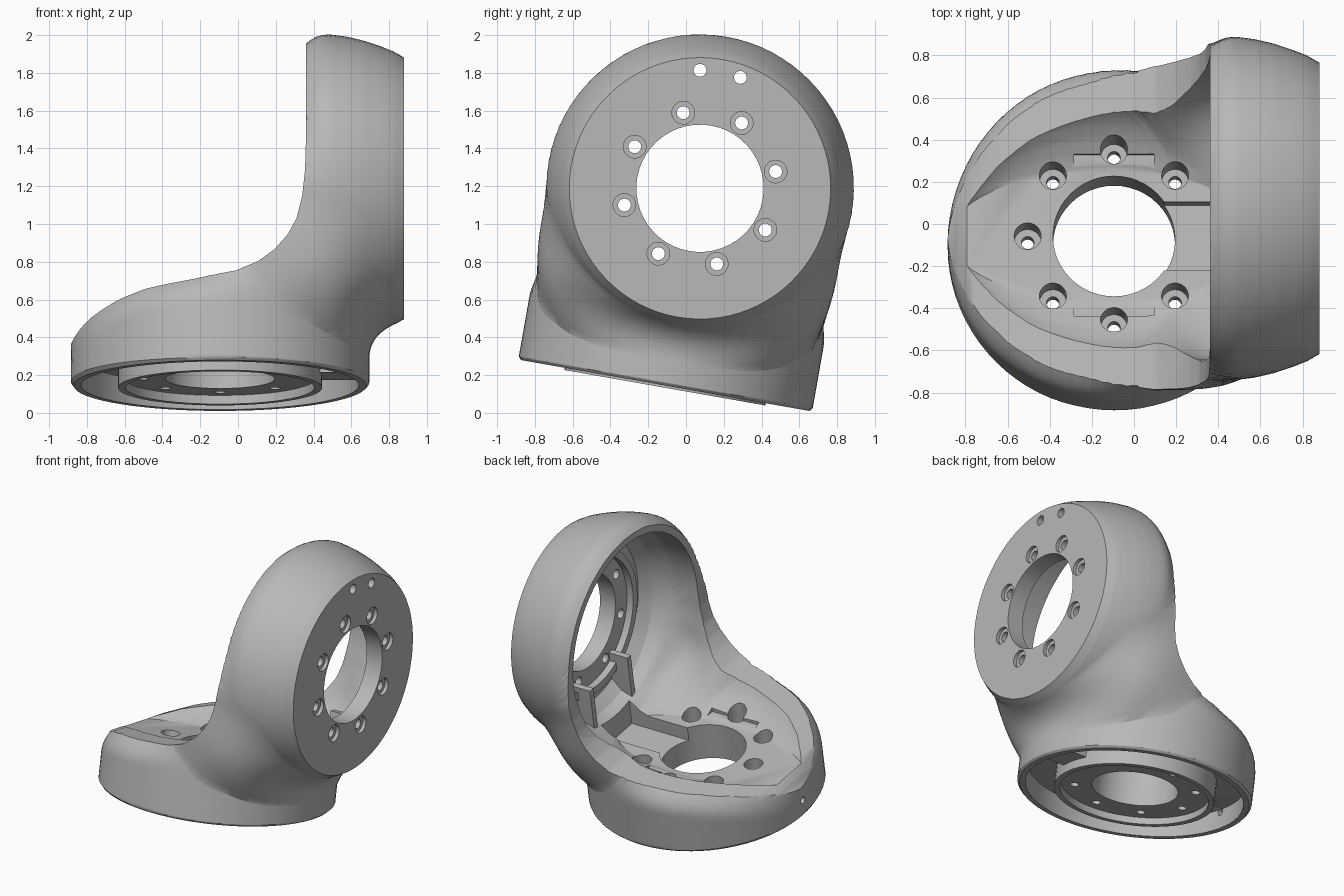
import bpy, bmesh
from math import pi, sin, cos, radians
from mathutils import Matrix, Vector

if "Cube" in bpy.data.objects:
    bpy.data.objects.remove(bpy.data.objects["Cube"])

grey = bpy.data.materials.new("satin grey")
grey.use_nodes = True
grey.diffuse_color = (0.48, 0.48, 0.48, 1)
grey.node_tree.nodes["Principled BSDF"].inputs["Base Color"].default_value = (0.48, 0.48, 0.48, 1)

ARM_Z = 1.06      # height of the arm axis above the base
FACE_X = 0.975    # outer face of the arm flange
TILT = Matrix.Translation((-0.095, -0.11, 0.145)) @ Matrix.Rotation(radians(-10), 4, 'X')


def to_object(name, bm):
    bmesh.ops.recalc_face_normals(bm, faces=bm.faces)
    mesh = bpy.data.meshes.new(name)
    bm.to_mesh(mesh)
    bm.free()
    mesh.materials.append(grey)
    obj = bpy.data.objects.new(name, mesh)
    bpy.context.collection.objects.link(obj)
    return obj


def combine(target, tool, operation='DIFFERENCE'):
    mod = target.modifiers.new("combine", 'BOOLEAN')
    mod.operation = operation
    mod.solver = 'EXACT'
    mod.object = tool
    bpy.context.view_layer.objects.active = target
    bpy.ops.object.modifier_apply(modifier=mod.name)
    bpy.data.objects.remove(tool)


def clamp(v, hi=1.0):
    return max(0.0, min(hi, v))


def interpolate(table, x):
    if x <= table[0][0]:
        return table[0][1]
    for (xa, ra), (xb, rb) in zip(table, table[1:]):
        if x <= xb:
            return ra + (rb - ra) * (x - xa) / (xb - xa)
    return table[-1][1]


def elbow(name, wall, radius, reach, floor, end, n=80, steps=60):
    """Closed elbow: an upright wall turning through a wide fillet into a round arm along x."""
    bm = bmesh.new()
    rings = []
    for i in range(n):
        a = 2 * pi * i / n
        c, s = cos(a), sin(a)
        sx = c * reach[0 if c < 0 else 1]

        def across(x):
            r = radius(x, c)
            return Vector((x, r * s, ARM_Z - r * c))
        corner = across(sx)
        f = min(0.15 + 0.5 * (1 - c), 0.45, 0.9 * (corner.z - floor), 0.9 * (end - sx))
        low_z = corner.z - f
        path = [wall(c, s, sx, floor + (low_z - floor) * k / steps) for k in range(steps + 1)]
        low, far = path[-1], across(sx + f)
        # fuller shoulders where the base flows into the arm
        if c > 0:
            corner.y += 0.9 * c * c * s * abs(s)
        for k in range(1, 13):
            t = k / 12
            path.append(low * (1 - t) ** 2 + corner * 2 * t * (1 - t) + far * t * t)
        path += [across(far.x + (end - far.x) * k / 45) for k in range(1, 46)]
        rings.append([bm.verts.new(p) for p in path])
    for i in range(n):
        p, q = rings[i], rings[(i + 1) % n]
        for k in range(len(p) - 1):
            bm.faces.new((p[k], q[k], q[k + 1], p[k + 1]))
    bm.faces.new([r[0] for r in rings])
    bm.faces.new([r[-1] for r in rings])
    return to_object(name, bm)


def rods(name, centres, r, lo, hi, axis='Z', sides=32):
    """Cylinders along z or x from lo to hi at the given plane positions."""
    bm = bmesh.new()
    for u, v in centres:
        if axis == 'Z':
            m = Matrix.Translation((u, v, (lo + hi) / 2))
        else:
            m = Matrix.Translation(((lo + hi) / 2, u, ARM_Z + v)) @ Matrix.Rotation(pi / 2, 4, 'Y')
        bmesh.ops.create_cone(bm, cap_ends=True, segments=sides, radius1=r, radius2=r,
                              depth=hi - lo, matrix=m)
    return to_object(name, bm)


def tube(name, outer, inner, lo, hi, axis='Z'):
    body = rods(name, [(0, 0)], outer, lo, hi, axis, 64)
    combine(body, rods("bore", [(0, 0)], inner, lo - 0.1, hi + 0.1, axis, 64))
    return body


def block(name, x, y, z):
    bm = bmesh.new()
    size = [b - a for a, b in (x, y, z)]
    mid = [(a + b) / 2 for a, b in (x, y, z)]
    bmesh.ops.create_cube(bm, size=1, matrix=Matrix.Translation(mid) @ Matrix.Diagonal((*size, 1)))
    return to_object(name, bm)


def polar(r, angles):
    return [(r * cos(radians(a)), r * sin(radians(a))) for a in angles]


# Rim line of the open side, and the barrel profile of the arm
RIM = [(-1, 0.02), (-0.79, 0.22), (-0.74, 0.27), (-0.68, 0.312), (-0.55, 0.37), (-0.4, 0.412),
       (-0.15, 0.447), (0.08, 0.485), (0.2, 0.53), (0.29, 0.595), (0.36, 0.675), (0.405, 0.76),
       (0.435, 0.88), (0.45, 1.02), (0.455, 1.2)]
BARREL = [(0, 0.79), (0.45, 0.808), (0.58, 0.815), (0.67, 0.803), (0.76, 0.782),
          (0.85, 0.752), (0.92, 0.724), (FACE_X, 0.692)]


# Outer housing: chamfered foot, wall rounds inward below the rim, arm rounds at its lip
def outer_wall(c, s, x, z):
    over = clamp((z - interpolate(RIM, x)) / 0.13 + 1, 1.6)
    r = 0.79 - 0.07 * over ** 2 * abs(s) * clamp((0.25 - x) / 0.4) - clamp(0.015 - z)
    return Vector((r * c, r * s, z))


def outer_radius(x, c):
    lip = clamp(0.4 - 3 * c) * clamp((0.56 - x) / 0.11) ** 2
    return interpolate(BARREL, x) - 0.045 * lip


housing = elbow("housing", outer_wall, outer_radius, (0.79, 0.79), 0, FACE_X)

# Open side, swept along the rim line
bm = bmesh.new()
side = bm.faces.new([bm.verts.new((x, -1.2, z)) for x, z in RIM + [(0.455, 2.3), (-1, 2.3)]])
moved = bmesh.ops.extrude_face_region(bm, geom=[side])["geom"]
bmesh.ops.translate(bm, vec=(0, 2.4, 0), verts=[v for v in moved if isinstance(v, bmesh.types.BMVert)])
combine(housing, to_object("rim_cutter", bm))

# Hollow interior: dished floor, flaring towards the arm
FLARE = [(0.3, 0.46), (0.33, 0.56), (0.37, 0.66), (0.42, 0.75), (0.47, 0.81), (0.6, 0.9), (0.8, 1)]
BORE = [(0, 0.7), (0.4, 0.72), (0.65, 0.715), (0.78, 0.67), (0.85, 0.6)]


def inner_wall(c, s, x, z):
    return Vector((x, 0.7 * s * interpolate(FLARE, z), z))


combine(housing, elbow("cavity", inner_wall, lambda x, c: interpolate(BORE, x), (0.78, 0.66), 0.3, 0.85))

# Pockets beside the base bore, rails below the arm bore, boss around it
for sgn in (-1, 1):
    combine(housing, block("pocket", (-0.19, 0.19), sorted((sgn * 0.2, sgn * 0.39)), (0.31, 0.6)))
    combine(housing, block("rail", (0.7, 0.87), sorted((sgn * 0.2, sgn * 0.24)), (0.37, 0.7)), 'UNION')
combine(housing, tube("arm_boss", 0.52, 0.47, 0.8, 0.9, 'X'), 'UNION')

# Cable channel and the two large bores
combine(housing, block("channel", (0.2, 0.7), (-0.165, 0.165), (0.2, 0.5)))
combine(housing, rods("base_bore", [(0, 0)], 0.29, -0.2, 0.6, 'Z', 48))
combine(housing, rods("arm_bore", [(0, 0)], 0.337, 0.6, 1.2, 'X', 48))

# Underside: annular groove with a stop, recessed mounting face
combine(housing, tube("groove", 0.735, 0.54, -0.1, 0.14))
combine(housing, block("groove_stop", (0.53, 0.745), (-0.12, 0.12), (0.05, 0.16)), 'UNION')
combine(housing, rods("mount_recess", [(0, 0)], 0.5, -0.1, 0.035, 'Z', 64))

# Base bolt holes with deep counterbores
combine(housing, rods("base_bolts", polar(0.41, range(45, 360, 45)), 0.03, -0.1, 0.6))
combine(housing, rods("base_counterbores", polar(0.41, range(45, 360, 45)), 0.064, 0.12, 0.6))

# Arm bolt holes, shallow counterbores and two locating holes
arm_bolts = polar(0.41, [22.5 + 45 * k for k in range(8)])
combine(housing, rods("arm_bolts", arm_bolts, 0.034, 0.7, 1.2, 'X'))
combine(housing, rods("arm_counterbores", arm_bolts, 0.06, 0.95, 1.2, 'X'))
combine(housing, rods("locating_holes", polar(0.625, (80, 100)), 0.034, 0.74, 1.2, 'X'))

# Small set screw hole in the base wall
screw = rods("screw_hole", [(0, 0)], 0.024, 0.6, 0.9, 'X')
screw.data.transform(Matrix.Rotation(radians(180), 4, 'Z') @ Matrix.Translation((0, 0, 0.12 - ARM_Z)))
combine(housing, screw)

# Raised collar under the base
collar = tube("base_collar", 0.54, 0.5, -0.012, 0.01)

for obj in (housing, collar):
    obj.data.transform(TILT)
    bpy.ops.object.select_all(action='DESELECT')
    obj.select_set(True)
    bpy.context.view_layer.objects.active = obj
    bpy.ops.object.shade_smooth_by_angle(angle=radians(32))
